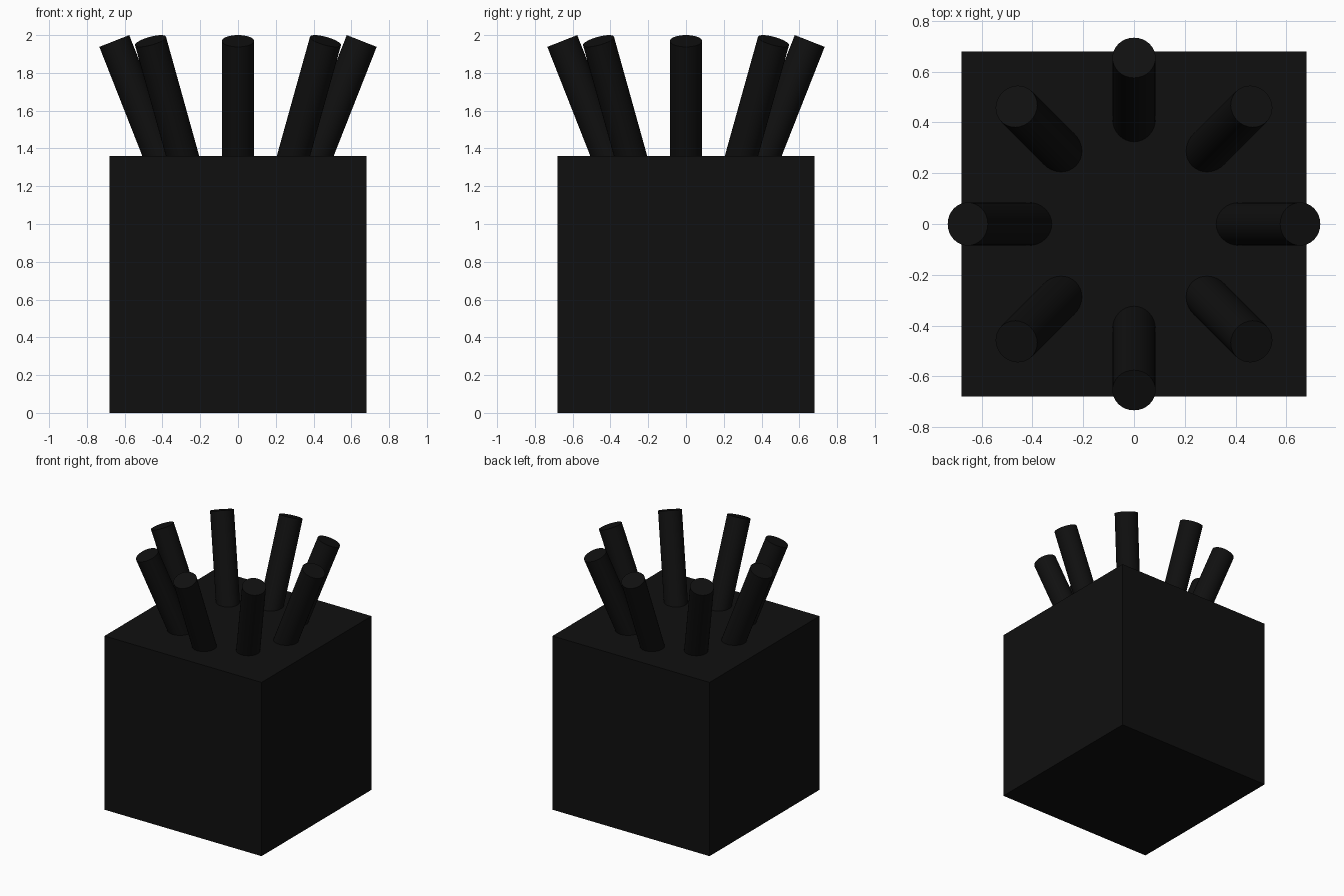
import bpy
from math import cos, sin, pi, radians
from mathutils import Vector

if "Cube" in bpy.data.objects:
    bpy.data.objects.remove(bpy.data.objects["Cube"])

black = bpy.data.materials.new("black")
black.diffuse_color = (0.005, 0.005, 0.005, 1)
black.use_nodes = True
black.node_tree.nodes["Principled BSDF"].inputs["Base Color"].default_value = black.diffuse_color

# Cube block
SIDE = 1.36
bpy.ops.mesh.primitive_cube_add(size=SIDE, location=(0, 0, SIDE / 2))
block = bpy.context.object
block.name = "block"
block.data.materials.append(black)

# Ring of eight rods leaning outwards, sunk a little into the block
TILT, RADIUS, LENGTH = radians(21.5), 0.085, 0.75
TOP_R, TOP_Z = 0.655, 2 - RADIUS * sin(TILT)
for i in range(8):
    a = i * pi / 4
    axis = Vector((sin(TILT) * cos(a), sin(TILT) * sin(a), cos(TILT)))
    top = Vector((TOP_R * cos(a), TOP_R * sin(a), TOP_Z))
    bpy.ops.mesh.primitive_cylinder_add(
        vertices=32, radius=RADIUS, depth=LENGTH,
        location=top - axis * LENGTH / 2, rotation=(0, TILT, a))
    rod = bpy.context.object
    rod.name = f"rod_{i + 1}"
    rod.data.materials.append(black)
    bpy.ops.object.shade_smooth_by_angle(angle=radians(30))
